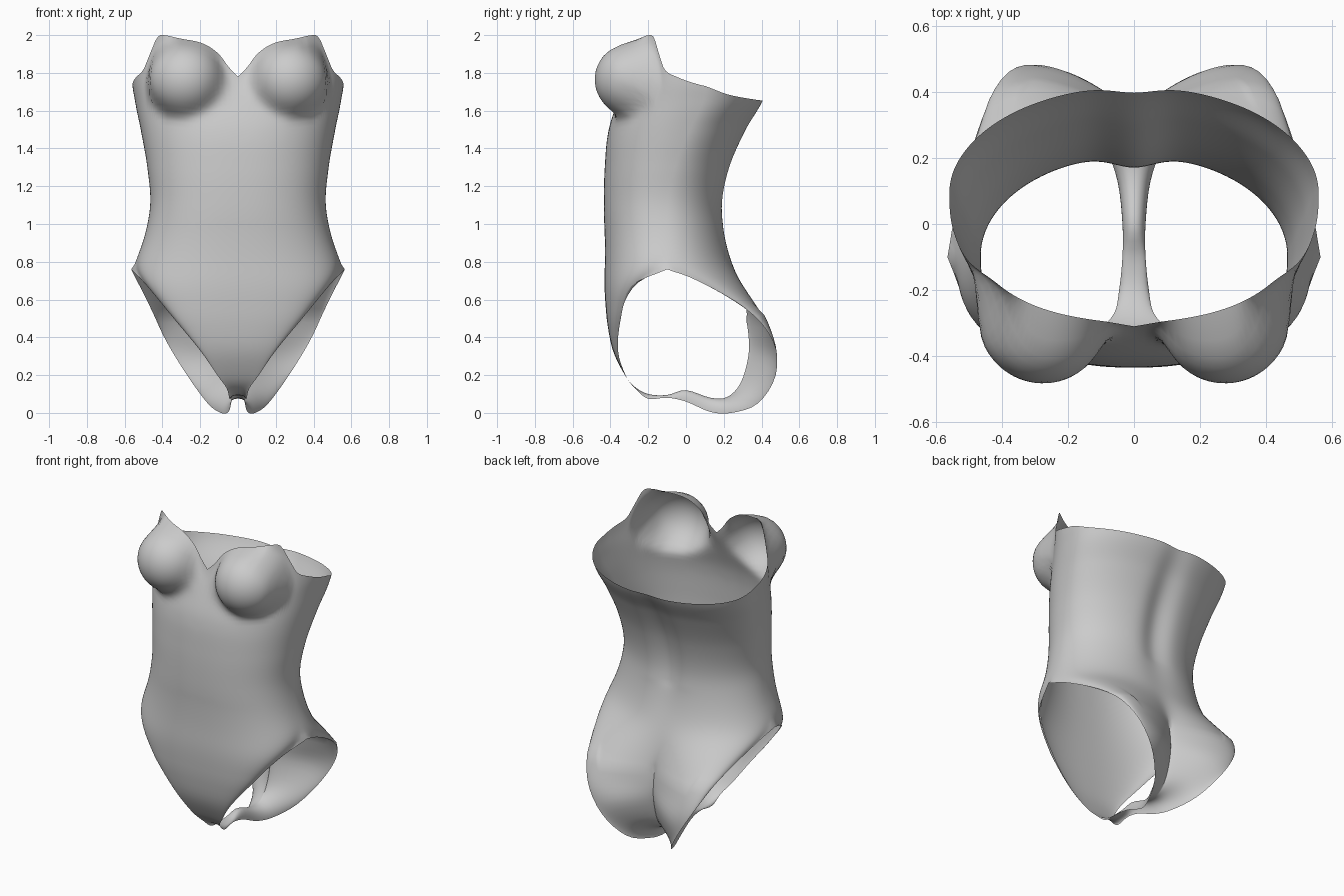
import bpy, bmesh, math

if "Cube" in bpy.data.objects:
    bpy.data.objects.remove(bpy.data.objects["Cube"])

def interp(knots, s):
    """Smooth curve through knots (s, v0, v1, ...)."""
    n = len(knots)
    i = 0
    while i < n - 2 and s > knots[i + 1][0]:
        i += 1
    a, b = knots[i], knots[i + 1]
    p, q = knots[max(i - 1, 0)], knots[min(i + 2, n - 1)]
    h = b[0] - a[0]
    u = min(max((s - a[0]) / h, 0), 1)
    out = []
    for k in range(1, len(a)):
        ma = (b[k] - p[k]) / (b[0] - p[0]) * h
        mb = (q[k] - a[k]) / (q[0] - a[0]) * h
        out.append((2*u**3 - 3*u*u + 1)*a[k] + (u**3 - 2*u*u + u)*ma
                   + (3*u*u - 2*u**3)*b[k] + (u**3 - u*u)*mb)
    return out

# torso sections: z, half width, side y, front y, back y
TORSO = [(.76, .565, -.10, -.43, .25), (.9, .505, -.10, -.43, .22),
         (1.1, .465, -.10, -.435, .205), (1.3, .48, -.06, -.43, .245),
         (1.5, .515, .02, -.41, .33), (1.65, .545, .09, -.36, .415),
         (1.78, .56, .10, -.31, .45), (2.0, .51, .04, -.29, .47)]
# top edge heights, from centre (0) to side seam (1)
NECK = [(0, 1.78), (.04, 1.835), (.09, 1.9), (.19, 1.955), (.35, 1.98),
        (.56, 2.0), (.61, 1.975), (.65, 1.89), (.69, 1.82), (.8, 1.78), (1, 1.73)]
BACK_TOP = [(0, 1.65), (.4, 1.66), (.75, 1.685), (1, 1.73)]
# lower panel, front hip -> crotch -> back hip: centre y, z, leg edge x, y, z, bulge
LOWER = [(-.43, .76, .565, -.10, .76, 0), (-.435, .66, .48, -.29, .67, 0),
         (-.42, .50, .34, -.345, .50, 0), (-.39, .34, .20, -.36, .33, 0),
         (-.335, .22, .11, -.32, .20, 0), (-.28, .145, .06, -.27, .13, 0),
         (-.20, .10, .045, -.20, .075, 0), (-.10, .095, .035, -.10, .08, 0),
         (0, .12, .035, 0, .06, 0), (.13, .08, .05, .13, .005, 0),
         (.22, .085, .09, .24, 0, .01), (.29, .16, .16, .38, .05, .05),
         (.33, .30, .27, .475, .20, .085), (.33, .42, .38, .46, .38, .085),
         (.305, .56, .46, .32, .55, .085), (.275, .68, .535, .06, .70, .05),
         (.25, .76, .565, -.10, .76, .02)]
LOWER = [(i,) + k for i, k in enumerate(LOWER)]
COLS, ROWS, SUB = 44, 44, 4

def arc(t, e):
    return (max(math.sin(t*math.pi/2), 0)**e, math.cos(t*math.pi/2)**e if t < 1 else 0)

def bust(x, y, z):
    """Push the chest forward onto a rounded cup."""
    q = 1 - ((x - .275)/.205)**2 - ((z - 1.765)/.205)**2
    return min(y, -.27 - .215*math.sqrt(q)) if q > 0 else y

def upper(t, r, front):
    s, c = arc(t, .85 if front else 1)
    top = interp(NECK if front else BACK_TOP, t)[0]
    z = top + (.76 - top)*r
    a, ys, yf, yb = interp(TORSO, z)
    x = a*s
    if front:
        return x, bust(x, ys + (yf - ys)*c, z), z
    groove = .04*math.exp(-(x/.09)**2)*math.sin(math.pi*(z - .76)/1.04)
    bulge = .02*r**6*math.sin(math.pi*t**.85)
    return x, ys + (yb - ys)*c - groove + bulge, z

def lower(t, k):
    s, c = arc(t, .85 + .15*min(max((k - 8)/4, 0), 1))
    cy, cz, ex, ey, ez, bulge = interp(LOWER, k)
    return ex*s, ey + (cy - ey)*c + bulge*math.sin(math.pi*t**.85), ez + (cz - ez)*c

# one long strip: down the front, under the crotch, up the back
ts = [i/COLS for i in range(COLS + 1)]
strip = [[upper(t, r/ROWS, True) for t in ts] for r in range(ROWS + 1)]
strip += [[lower(t, k/SUB) for t in ts] for k in range(1, 16*SUB)]
strip += [[upper(t, 1 - r/ROWS, False) for t in ts] for r in range(ROWS + 1)]

mesh = bpy.data.meshes.new("bodysuit")
bm = bmesh.new()
grid = [[bm.verts.new(p) for p in row] for row in strip]
for a, b in zip(grid, grid[1:]):
    for c in range(COLS):
        bm.faces.new((a[c], b[c], b[c + 1], a[c + 1]))
# close the side seam
bmesh.ops.remove_doubles(bm, verts=bm.verts, dist=.0005)
bm.to_mesh(mesh)
bm.free()
suit = bpy.data.objects.new("bodysuit", mesh)
bpy.context.collection.objects.link(suit)

# mirror to the other half
mirror = suit.modifiers.new("mirror", 'MIRROR')
mirror.use_mirror_merge = True
mirror.merge_threshold = .001
bpy.context.view_layer.objects.active = suit
suit.select_set(True)
bpy.ops.object.modifier_apply(modifier="mirror")

# soften the cup creases and the hip line
bm = bmesh.new()
bm.from_mesh(suit.data)
inner = [v for v in bm.verts if not v.is_boundary]
cups = [v for v in inner if v.co.z > 1.45 and v.co.y < 0]
hips = [v for v in inner if .52 < v.co.z < 1.0]
for verts, times in ((cups, 3), (hips, 25)):
    for _ in range(times):
        bmesh.ops.smooth_vert(bm, verts=verts, factor=.5, use_axis_x=True,
                              use_axis_y=True, use_axis_z=True)
bm.to_mesh(suit.data)
bm.free()
bpy.ops.object.shade_smooth_by_angle(angle=math.radians(60))
